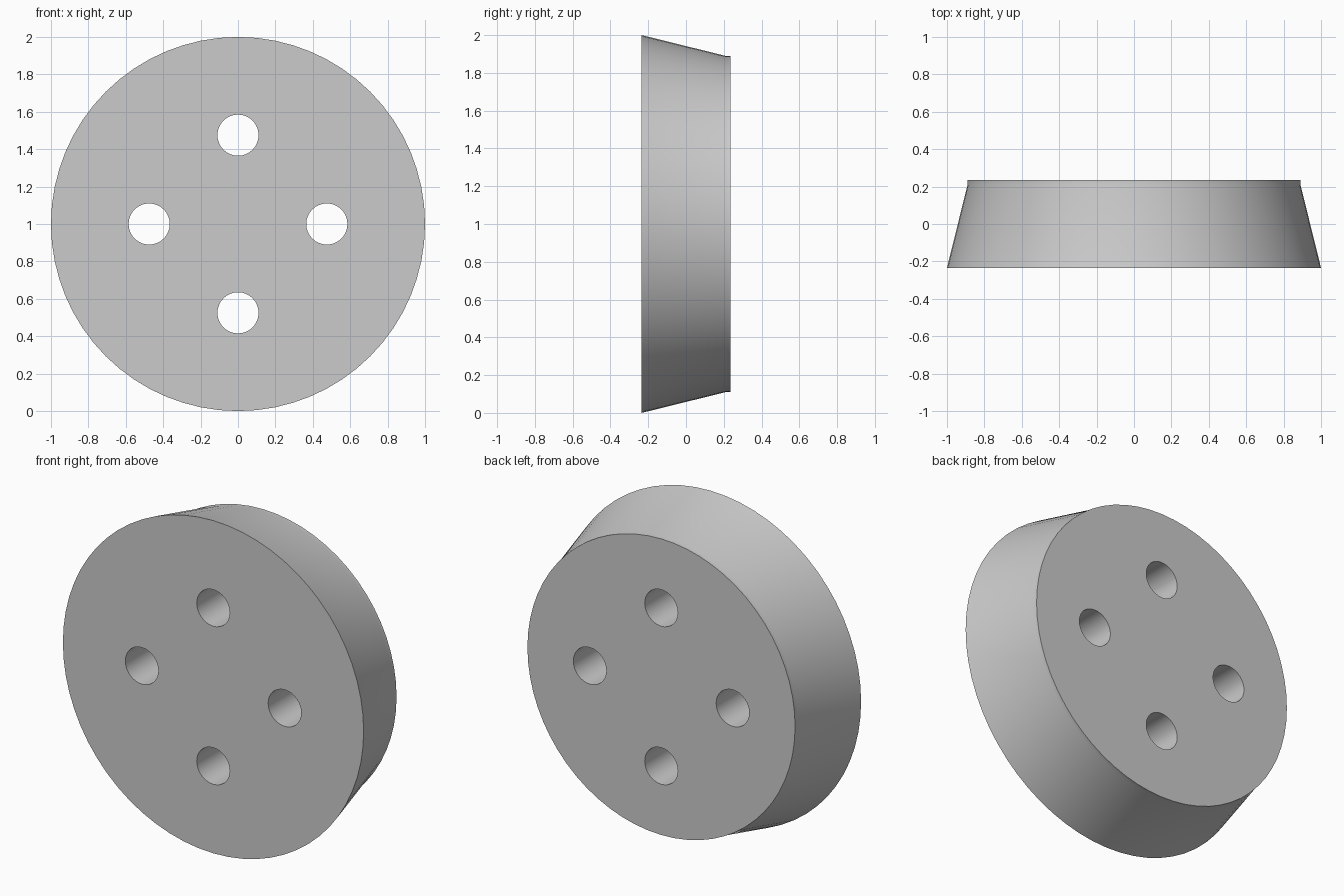
import bpy, bmesh, math
from mathutils import Matrix, Vector

cube = bpy.data.objects.get("Cube")
if cube:
    bpy.data.objects.remove(cube, do_unlink=True)

CENTRE_Z = 1.0
HOLE_RADIUS, HOLE_OFFSET = 0.11, 0.475

grey = bpy.data.materials.new("plain grey")
grey.use_nodes = True
colour = (0.6, 0.6, 0.6, 1)
grey.diffuse_color = colour
grey.node_tree.nodes["Principled BSDF"].inputs["Base Color"].default_value = colour


def turned_solid(name, profile, sides, x=0, z=CENTRE_Z):
    """Closed solid turned around the y axis from (y, radius) pairs."""
    bm = bmesh.new()
    rings = []
    for y, r in profile:
        angles = [math.tau * i / sides for i in range(sides)]
        rings.append([bm.verts.new((x + r * math.cos(a), y, z + r * math.sin(a)))
                      for a in angles])
    for a, b in zip(rings, rings[1:]):
        for i in range(sides):
            j = (i + 1) % sides
            bm.faces.new((a[i], a[j], b[j], b[i]))
    bm.faces.new(rings[0])
    bm.faces.new(rings[-1])
    bmesh.ops.recalc_face_normals(bm, faces=bm.faces)
    mesh = bpy.data.meshes.new(name)
    bm.to_mesh(mesh)
    bm.free()
    mesh.materials.append(grey)
    obj = bpy.data.objects.new(name, mesh)
    bpy.context.collection.objects.link(obj)
    return obj


# Tapered disc with a short straight lip at the back
disc = turned_solid("tapered_disc", [(-0.235, 1.0), (0.21, 0.89), (0.235, 0.89)], 64)

# Four through holes around the centre
cutters = []
for k in range(4):
    a = k * math.pi / 2
    cutter = turned_solid("hole_cutter", [(-0.5, HOLE_RADIUS), (0.5, HOLE_RADIUS)], 32,
                          HOLE_OFFSET * math.cos(a), CENTRE_Z + HOLE_OFFSET * math.sin(a))
    cutter.hide_render = True
    cutters.append(cutter)
    cut = disc.modifiers.new("hole", 'BOOLEAN')
    cut.operation = 'DIFFERENCE'
    cut.solver = 'EXACT'
    cut.object = cutter

# Bake the holes, then drop the cutters
bpy.context.view_layer.update()
graph = bpy.context.evaluated_depsgraph_get()
cut_mesh = bpy.data.meshes.new_from_object(disc.evaluated_get(graph))
disc.modifiers.clear()
disc.data = cut_mesh
for cutter in cutters:
    bpy.data.objects.remove(cutter, do_unlink=True)

# Smooth walls, sharp rims
bpy.ops.object.select_all(action='DESELECT')
disc.select_set(True)
bpy.context.view_layer.objects.active = disc
bpy.ops.object.shade_smooth_by_angle(angle=math.radians(30))
